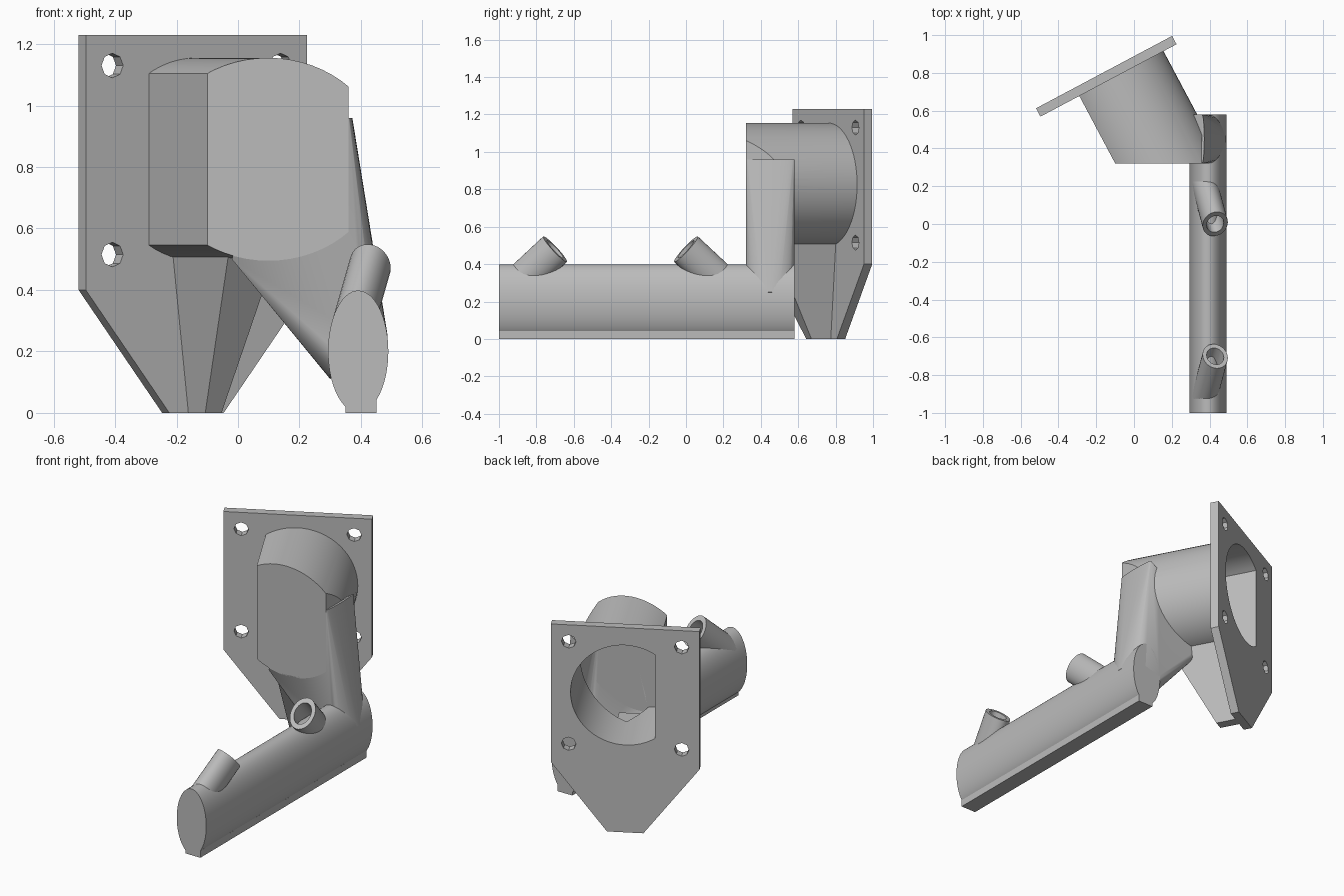
import bpy, bmesh
from math import sin, cos, pi, radians
from mathutils import Vector, Matrix

if "Cube" in bpy.data.objects:
    bpy.data.objects.remove(bpy.data.objects["Cube"])

grey = bpy.data.materials.new("light_grey")
grey.use_nodes = True
grey.diffuse_color = (0.5, 0.5, 0.5, 1)
grey.node_tree.nodes["Principled BSDF"].inputs["Base Color"].default_value = (0.5, 0.5, 0.5, 1)

# Flange frame: local x along the plate, local -y out of its front, z up
FLANGE = Matrix.Translation((-0.135, 0.76, 0)) @ Matrix.Rotation(radians(28), 4, 'Z')
AXIS_Z = 0.825


def solid(name, points, matrix=Matrix(), trims=()):
    """Convex solid around points, trimmed by (point, outward normal) planes."""
    bm = bmesh.new()
    for p in points:
        bm.verts.new(matrix @ Vector(p))
    bmesh.ops.convex_hull(bm, input=bm.verts[:])
    for co, no in trims:
        geom = bm.verts[:] + bm.edges[:] + bm.faces[:]
        bmesh.ops.bisect_plane(bm, geom=geom, plane_co=co, plane_no=no, clear_outer=True)
        edges = [e for e in bm.edges if e.is_boundary]
        bmesh.ops.holes_fill(bm, edges=edges)
    bmesh.ops.dissolve_limit(bm, angle_limit=0.005, verts=bm.verts[:], edges=bm.edges[:])
    bmesh.ops.recalc_face_normals(bm, faces=bm.faces[:])
    mesh = bpy.data.meshes.new(name)
    bm.to_mesh(mesh)
    bm.free()
    mesh.materials.append(grey)
    ob = bpy.data.objects.new(name, mesh)
    bpy.context.collection.objects.link(ob)
    return ob


def ring(center, a, b, n=48):
    return [Vector(center) + Vector(a) * cos(2 * pi * i / n) + Vector(b) * sin(2 * pi * i / n)
            for i in range(n)]


def cut(ob, cutters):
    for c in cutters:
        mod = ob.modifiers.new("cut", 'BOOLEAN')
        mod.operation, mod.solver, mod.object = 'DIFFERENCE', 'EXACT', c
    graph = bpy.context.evaluated_depsgraph_get()
    mesh = bpy.data.meshes.new_from_object(ob.evaluated_get(graph))
    ob.modifiers.clear()
    ob.data = mesh


def barrel(name, r, flat, back, front_y, side_x):
    """Round barrel with one flat side, sliced square at front and side."""
    pts = [p for y in (back, -1.2) for p in ring((0, y, AXIS_Z), (r, 0, 0), (0, 0, r), 64)]
    left = FLANGE.to_3x3() @ Vector((-1, 0, 0))
    return solid(name, pts, FLANGE, [
        (FLANGE @ Vector((flat, 0, 0)), left),
        (Vector((0, front_y, 0)), Vector((0, -1, 0))),
        (Vector((side_x, 0, 0)), Vector((1, 0, 0)))])


def duct_shape(name, e):
    """Tapering duct from barrel to pipe, inset by e."""
    pts = []
    for i in range(17):
        t = pi * i / 16
        y, s = 0.45 - (0.13 - e) * cos(t), sin(t)
        pts += [(0.36 - e + 0.012 * s, y, 0.96 - e),
                (0.40 - e + 0.087 * s, y, 0.25),
                (0.30 + e, y, 0.22 - 0.11 * s + e),
                (-0.02 + e, y, 0.50 + e),
                (0.05 + e, y, 0.75)]
    return solid(name, pts)


# Flange plate, with bolt holes
outline = [(-0.408, 0.40), (-0.408, 1.23), (0.408, 1.23), (0.408, 0.40), (0.10, 0), (-0.10, 0)]
plate = solid("flange_plate", [(x, y, z) for y in (0, 0.05) for x, z in outline], FLANGE)
bolts = [solid("bolt_cutter", [p for y in (-0.1, 0.1)
                               for p in ring((x, y, z), (0.04, 0, 0), (0, 0, 0.04), 8)], FLANGE)
         for x in (-0.31, 0.31) for z in (0.515, 1.13)]

# Barrel housing and duct, with hollow insides
housing = barrel("barrel_housing", 0.33, -0.175, 0.0, 0.32, 0.36)
duct = duct_shape("transition_duct", 0)
bore = barrel("bore_cutter", 0.30, -0.163, 0.1, 0.345, 0.335)
duct_bore = duct_shape("duct_cutter", 0.025)

# Support rib under the barrel
rib = solid("support_rib", [(x * w, y, z) for x in (-1, 1)
                            for w, y, z in ((0.03, 0, 0), (0.03, -0.117, 0),
                                            (0.087, 0, 0.515), (0.087, -0.385, 0.515))], FLANGE)

cut(plate, bolts + [bore])
cut(housing, [bore, duct_bore])
cut(duct, [bore, duct_bore])
cut(rib, [bore])

# Long oval pipe on a flat foot
pipe = solid("main_pipe", [p for y in (-1, 0.58)
                           for p in ring((0.391, y, 0.2), (0.098, 0, 0), (0, 0, 0.198), 64)])
foot = solid("pipe_foot", [(x, y, z) for x in (0.35, 0.45) for y in (-1, 0.58) for z in (0, 0.042)])

# Two angled nozzles leaning towards each other
nozzles, drills = [], []
for name, tip_y, lean in (("front_nozzle", -0.70, 1), ("rear_nozzle", 0.0, -1)):
    axis = Vector((0.2, 0.75 * lean, 0.7)).normalized()
    a = Vector((1, 0, 0)) - axis * axis.x
    a.normalize()
    b = axis.cross(a)
    tip = Vector((0.43, tip_y, 0.48))
    tube = lambda label, start, end, k: solid(label, [
        p for d in (start, end) for p in ring(tip + axis * d, a * 0.068 * k, b * 0.093 * k, 32)])
    nozzle = tube(name, -0.3, 0, 1)
    drill = tube("nozzle_cutter", -0.27, 0.05, 0.68)
    cut(nozzle, [drill])
    nozzles.append(nozzle)
    drills.append(drill)

for c in bolts + drills + [bore, duct_bore]:
    bpy.data.objects.remove(c)

# Smooth the curved sides, keep the edges crisp
bpy.ops.object.select_all(action='DESELECT')
for ob in [plate, housing, duct, rib, pipe, foot] + nozzles:
    ob.select_set(True)
    bpy.context.view_layer.objects.active = ob
bpy.ops.object.shade_smooth_by_angle(angle=radians(25))
